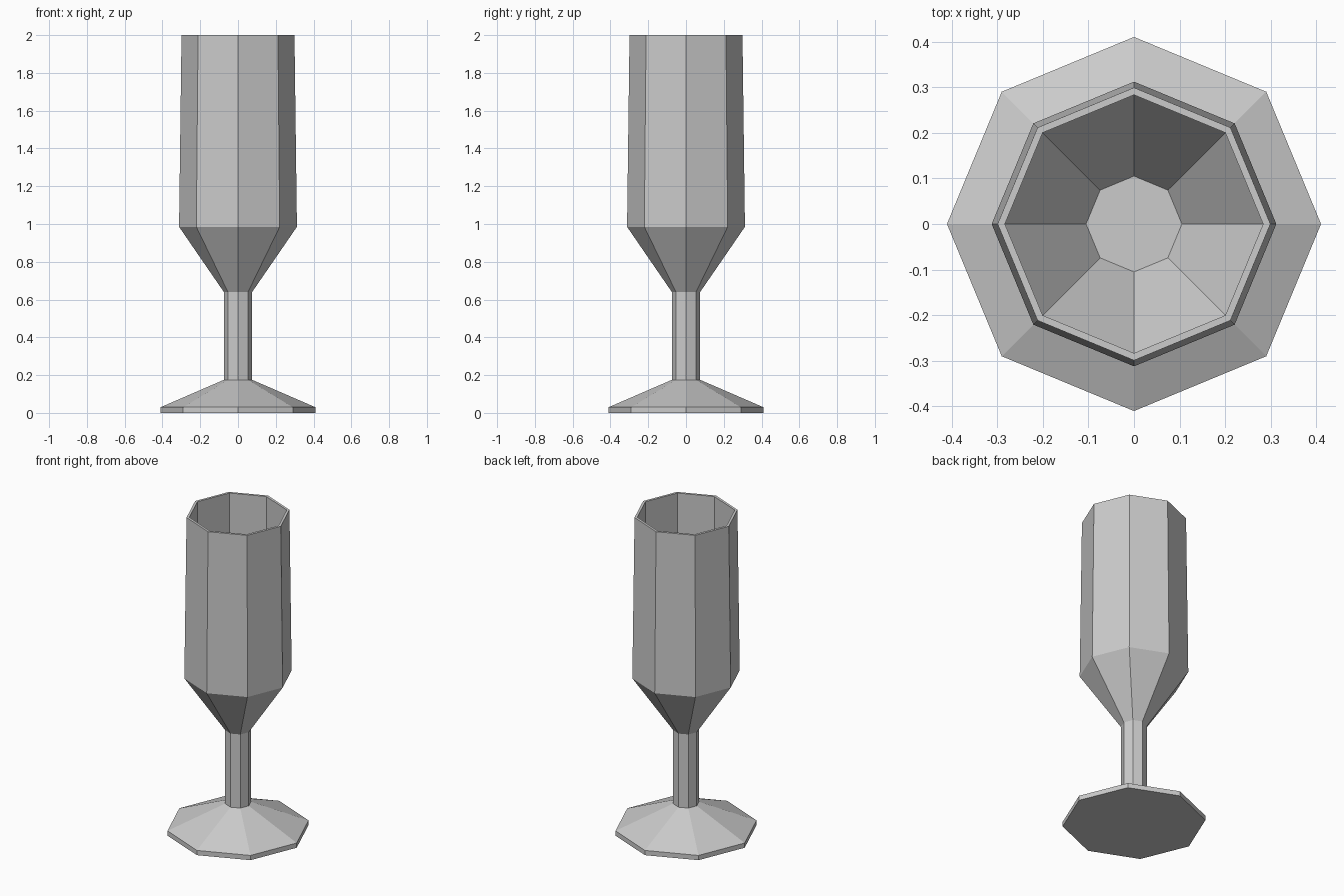
import bpy
import bmesh
from math import cos, sin, tau

SIDES = 8

cube = bpy.data.objects.get("Cube")
if cube:
    bpy.data.objects.remove(cube, do_unlink=True)

# Single plain grey
grey = bpy.data.materials.new("plain grey")
grey.use_nodes = True
colour = (0.6, 0.6, 0.6, 1)
grey.diffuse_color = colour
grey.node_tree.nodes["Principled BSDF"].inputs["Base Color"].default_value = colour


def lathe(name, profile):
    """Flat-faced turned solid from (radius, height) rings, capped at both ends."""
    bm = bmesh.new()
    rings = [[bm.verts.new((r * cos(tau * i / SIDES), r * sin(tau * i / SIDES), z))
              for i in range(SIDES)] for r, z in profile]
    for low, high in zip(rings, rings[1:]):
        for i in range(SIDES):
            j = (i + 1) % SIDES
            bm.faces.new((low[i], low[j], high[j], high[i]))
    bm.faces.new(rings[0][::-1])
    bm.faces.new(rings[-1])
    mesh = bpy.data.meshes.new(name)
    bm.to_mesh(mesh)
    bm.free()
    mesh.materials.append(grey)
    obj = bpy.data.objects.new(name, mesh)
    bpy.context.collection.objects.link(obj)
    return obj


# One continuous glass: foot, stem, outer bowl, rim, then the hollow inside
lathe("flute_glass", [
    (0.41, 0), (0.41, 0.03),             # foot
    (0.075, 0.175), (0.075, 0.64),       # stem
    (0.312, 0.985), (0.299, 2.0),        # outer bowl
    (0.283, 2.0),                        # rim
    (0.295, 0.99), (0.105, 0.713),       # inner bowl and its floor
])
